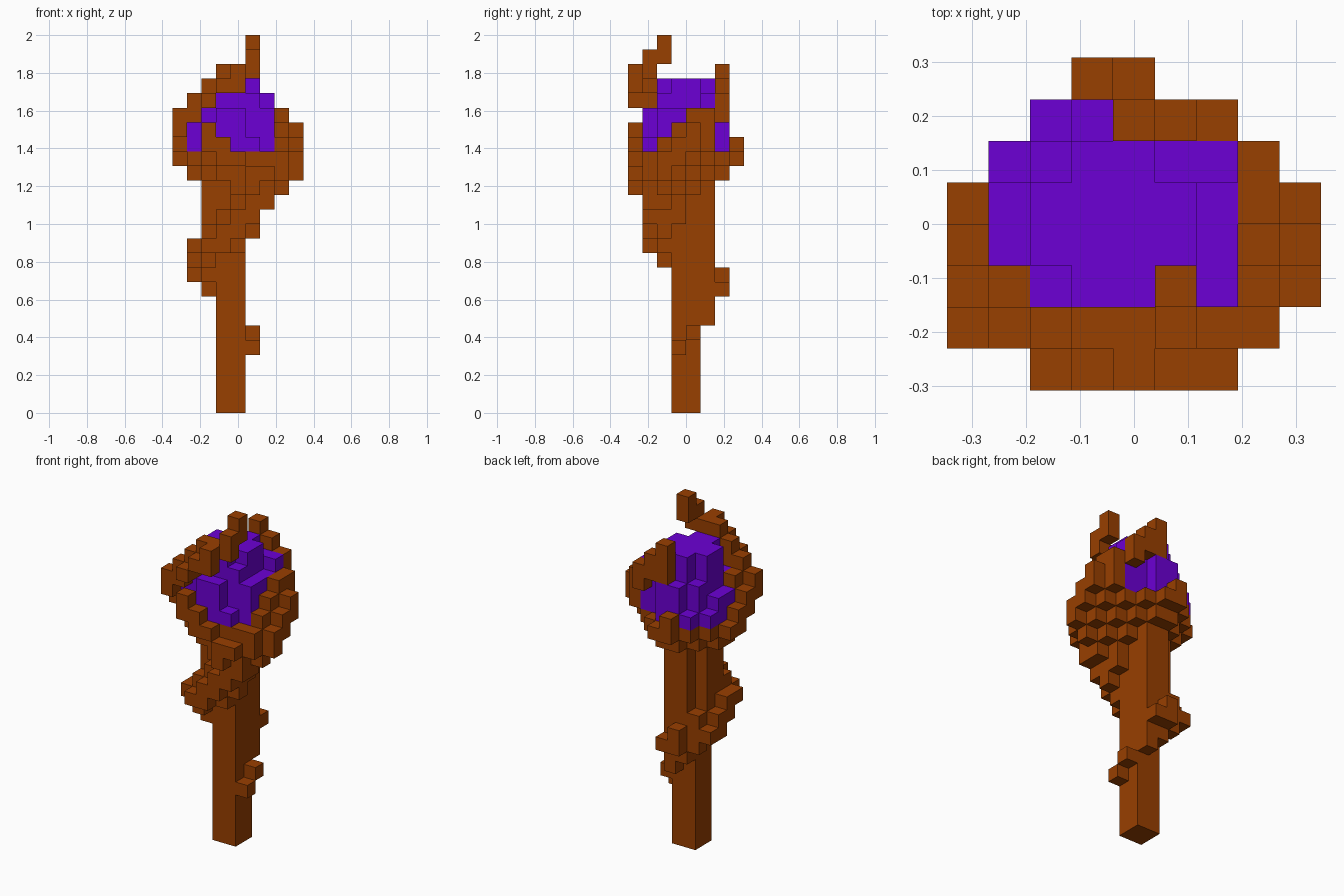
import bpy, bmesh
from itertools import product
from mathutils import Vector

cube = bpy.data.objects.get("Cube")
if cube:
    bpy.data.objects.remove(cube, do_unlink=True)

UNIT = 2 / 26
ORIGIN = Vector((-4.5, -4, 0))


def make_material(name, colour):
    mat = bpy.data.materials.new(name)
    mat.use_nodes = True
    mat.diffuse_color = colour
    mat.node_tree.nodes["Principled BSDF"].inputs["Base Color"].default_value = colour
    return mat


brown = make_material("wood brown", (0.318, 0.05, 0, 1))
purple = make_material("glowing purple", (0.15, 0, 0.66, 1))

filled = set()
parts = []


def add_part(name, mat, boxes):
    """Collect unit cells from boxes given as inclusive x, y, z cell ranges."""
    cells = set()
    for x0, x1, y0, y1, z0, z1 in boxes:
        cells.update(product(range(x0, x1 + 1), range(y0, y1 + 1), range(z0, z1 + 1)))
    cells -= filled
    filled.update(cells)
    parts.append((name, mat, cells))


def layer(z, rows):
    """One horizontal slice: rows hold (y, first x, last x)."""
    return [(x0, x1, y, y, z, z) for y, x0, x1 in rows]


def build(name, mat, cells):
    """Skin the outside of a set of cells with merged flat faces."""
    bm = bmesh.new()
    for cell in sorted(cells):
        for axis, side in product(range(3), (0, 1)):
            other = list(cell)
            other[axis] += 2 * side - 1
            if tuple(other) in filled:
                continue
            a, b = (axis + 1) % 3, (axis + 2) % 3
            corners = []
            for da, db in ((0, 0), (1, 0), (1, 1), (0, 1)):
                p = Vector(cell)
                p[axis] += side
                p[a] += da
                p[b] += db
                corners.append(bm.verts.new((p + ORIGIN) * UNIT))
            bm.faces.new(corners if side else corners[::-1])
    bmesh.ops.remove_doubles(bm, verts=bm.verts, dist=UNIT / 100)
    bmesh.ops.dissolve_limit(bm, angle_limit=0.01, verts=bm.verts, edges=bm.edges)
    mesh = bpy.data.meshes.new(name)
    bm.to_mesh(mesh)
    bm.free()
    mesh.materials.append(mat)
    obj = bpy.data.objects.new(name, mesh)
    bpy.context.collection.objects.link(obj)


# Straight handle, thicker towards the top
add_part("handle", brown, [
    (3, 4, 3, 4, 0, 16),
    (3, 4, 5, 5, 7, 16),
    (2, 2, 3, 4, 9, 16),
])

# Vine winding up around the handle
add_part("vine", brown, [
    (5, 5, 3, 3, 4, 4), (5, 5, 4, 4, 5, 5), (4, 4, 5, 5, 6, 7),
    (4, 4, 6, 6, 8, 8), (3, 3, 6, 6, 8, 9), (2, 2, 5, 5, 8, 10),
    (1, 1, 5, 5, 9, 9), (1, 1, 4, 4, 9, 10), (1, 1, 3, 3, 10, 11),
    (1, 1, 2, 2, 11, 11), (2, 2, 2, 2, 10, 12), (3, 3, 2, 2, 11, 13),
    (2, 2, 1, 1, 11, 11), (3, 3, 1, 1, 11, 12), (4, 4, 1, 1, 12, 13),
    (4, 4, 2, 2, 11, 14), (5, 5, 2, 2, 12, 13),
])

# Bowl flaring out from the handle, fuller on the left side
bowl = layer(13, [(1, 4, 5), (2, 4, 5), (3, 4, 5)])
bowl += layer(14, [(1, 5, 6), (2, 4, 6), (3, 4, 5)])
bowl += layer(15, [(0, 5, 5), (1, 4, 6), (2, 4, 7), (3, 4, 6), (4, 4, 5), (5, 3, 4)])
bowl += layer(16, [(0, 5, 6), (1, 3, 7), (2, 2, 8), (3, 1, 7), (4, 1, 6), (5, 2, 5), (6, 3, 4)])
bowl += layer(17, [(0, 3, 4), (1, 2, 7), (2, 1, 8), (3, 0, 8), (4, 0, 7), (5, 1, 6), (6, 2, 5), (7, 3, 4)])
add_part("bowl", brown, bowl)

# Rim climbing from the left side to a post at the back
add_part("back_rim", brown, [
    (8, 8, 3, 3, 18, 18), (8, 8, 4, 4, 18, 19), (7, 7, 2, 2, 18, 18),
    (7, 7, 3, 3, 18, 19), (7, 7, 4, 5, 18, 20), (6, 6, 6, 6, 20, 21),
    (5, 5, 6, 6, 21, 22), (4, 4, 6, 6, 21, 23), (3, 3, 7, 7, 18, 18),
])

# Rim climbing from the right side over the front to a curled tip
add_part("front_rim", brown, [
    (0, 0, 3, 3, 18, 18), (0, 0, 2, 2, 18, 19), (0, 0, 1, 1, 19, 20),
    (1, 1, 1, 1, 20, 21), (1, 1, 2, 2, 20, 20), (2, 2, 0, 0, 18, 19),
    (3, 3, 0, 0, 18, 18), (2, 2, 0, 1, 21, 21), (2, 3, 1, 1, 22, 22),
    (3, 4, 0, 0, 22, 22), (3, 4, 1, 1, 23, 23), (4, 4, 0, 0, 23, 23),
    (5, 5, 1, 1, 23, 24), (5, 5, 2, 2, 24, 25),
])

# Purple core held in the bowl
add_part("core", purple, [
    (2, 5, 3, 4, 18, 22), (3, 4, 2, 2, 18, 22), (5, 5, 2, 2, 18, 21),
    (3, 4, 5, 5, 18, 22), (5, 6, 5, 5, 18, 21), (6, 6, 2, 4, 18, 20),
    (2, 2, 2, 2, 18, 20), (3, 4, 1, 1, 18, 20), (5, 5, 1, 1, 18, 18),
    (1, 1, 2, 4, 18, 19), (2, 2, 5, 5, 18, 20), (1, 1, 5, 5, 18, 18),
    (3, 4, 6, 6, 18, 20), (2, 2, 6, 6, 18, 18),
])

for part in parts:
    build(*part)
